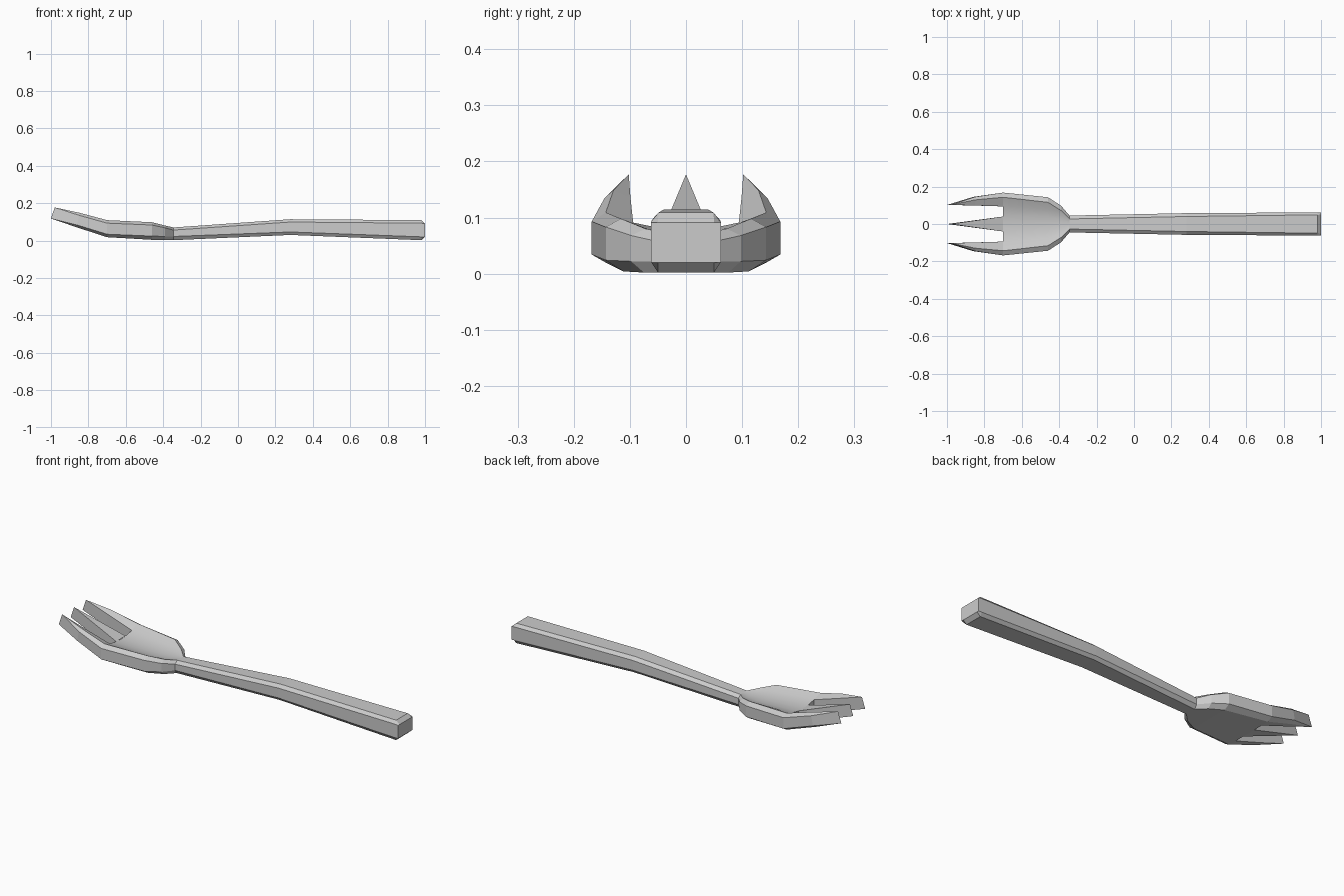
import bpy
import bmesh

if "Cube" in bpy.data.objects:
    bpy.data.objects.remove(bpy.data.objects["Cube"])


def loft(bm, rings, cap_start, cap_end):
    """Skin a list of equal-length point rings; returns faces row by row."""
    vs = [[bm.verts.new(p) for p in ring] for ring in rings]
    n = len(vs[0])
    rows = []
    for a, b in zip(vs, vs[1:]):
        rows.append([bm.faces.new((a[i], a[(i + 1) % n], b[(i + 1) % n], b[i]))
                     for i in range(n)])
    if cap_start:
        bm.faces.new(vs[0])
    if cap_end:
        bm.faces.new(vs[-1])
    return rows


def finish(bm, name):
    bmesh.ops.remove_doubles(bm, verts=bm.verts, dist=0.0005)
    bmesh.ops.dissolve_degenerate(bm, edges=bm.edges, dist=0.0001)
    bmesh.ops.recalc_face_normals(bm, faces=bm.faces)
    me = bpy.data.meshes.new(name)
    bm.to_mesh(me)
    bm.free()
    ob = bpy.data.objects.new(name, me)
    bpy.context.collection.objects.link(ob)
    return ob


# Handle and bowl: x, bottom (y, z), side y, low z, high z, rim (y, z), centre z
sections = [
    (1.00, .050, .020, .062, .020, .091, .050, .091, .091),
    (0.98, .050, .002, .062, .020, .093, .049, .109, .109),
    (0.28, .045, .030, .058, .046, .099, .040, .114, .114),
    (-0.345, .030, .002, .045, .022, .056, .027, .070, .070),
    (-0.39, .075, .002, .098, .022, .068, .072, .080, .066),
    (-0.46, .112, .004, .143, .024, .083, .116, .098, .066),
    (-0.70, .140, .018, .168, .034, .093, .143, .109, .079),
]


def body_ring(x, yb, zb, yo, zl, zh, yr, zr, zc):
    d = zr - zc
    half = [(yb, zb), (yo, zl), (yo, zh), (yr, zr),
            (yr * .68, zc + d * .42), (yr * .35, zc + d * .1)]
    pts = half + [(0, zc)] + [(-y, z) for y, z in reversed(half)]
    return [(x, y, z) for y, z in pts]


bm = bmesh.new()
rows = loft(bm, [body_ring(*s) for s in sections], True, True)
# only the hollow of the bowl is smooth
for row in rows[3:]:
    for f in row[3:9]:
        f.smooth = True
finish(bm, "handle_and_bowl")

# Outer tines: chamfered section narrowing to an upright blade edge
base = [(.094, .018), (.140, .018), (.168, .034), (.168, .093), (.143, .109), (.094, .090)]
mid = [(.099, .070), (.126, .070), (.145, .083), (.145, .135), (.129, .149), (.099, .136)]
tip = [(-1, .118)] * 3 + [(-.98, .177)] * 3
for name, s in (("left_tine", 1), ("right_tine", -1)):
    bm = bmesh.new()
    loft(bm, [[(-.70, s * y, z) for y, z in base],
              [(-.86 + (.01 if i > 2 else 0), s * y, z) for i, (y, z) in enumerate(mid)],
              [(x, s * .102, z) for x, z in tip]], False, False)
    finish(bm, name)

# Middle tine: plain wedge
bm = bmesh.new()
loft(bm, [[(-.70, -.04, .018), (-.70, .04, .018), (-.70, .04, .081), (-.70, -.04, .081)],
          [(-1, 0, .118), (-1, 0, .118), (-.98, 0, .177), (-.98, 0, .177)]], False, False)
finish(bm, "middle_tine")
